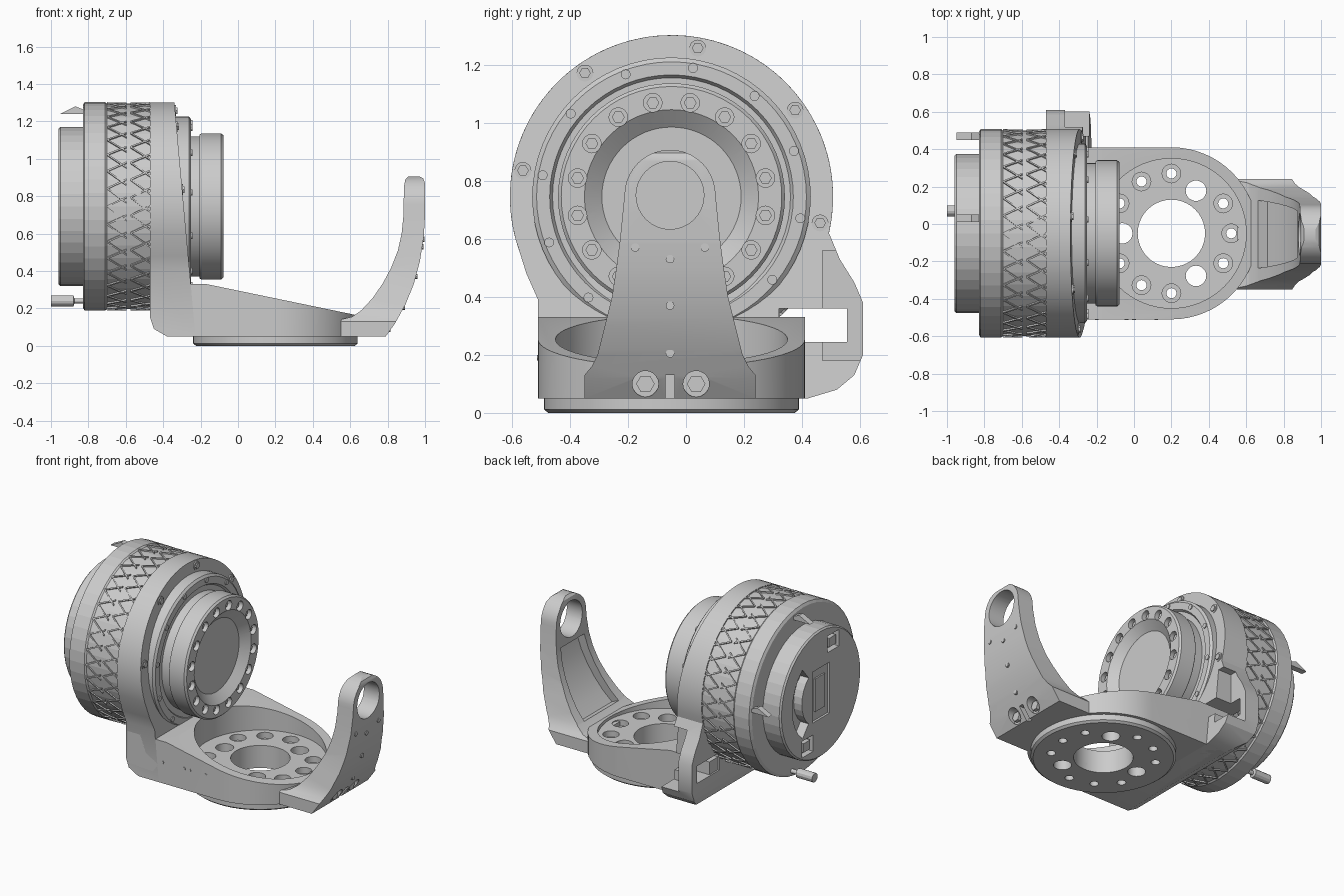
import bpy, bmesh
from math import sin, cos, pi, radians

if "Cube" in bpy.data.objects:
    bpy.data.objects.remove(bpy.data.objects["Cube"])

CY, CZ = -0.05, 0.745      # motor axis
BX = 0.2                   # base disc centre


def finish(name, bm, smooth=True):
    bmesh.ops.recalc_face_normals(bm, faces=bm.faces)
    me = bpy.data.meshes.new(name)
    bm.to_mesh(me)
    bm.free()
    ob = bpy.data.objects.new(name, me)
    bpy.context.collection.objects.link(ob)
    ob["smooth"] = smooth
    return ob


def lathe(name, prof, axis, origin, n=48, smooth=True):
    """Turn (position, radius) pairs round an axis; both ends are capped."""
    a = "XYZ".index(axis)
    u, v = (a + 1) % 3, (a + 2) % 3
    bm = bmesh.new()
    rings = []
    for t, r in prof:
        ring = []
        for i in range(n):
            p = list(origin)
            p[a] = t
            p[u] += r * cos(2 * pi * i / n)
            p[v] += r * sin(2 * pi * i / n)
            ring.append(bm.verts.new(p))
        rings.append(ring)
    for r0, r1 in zip(rings, rings[1:]):
        for i in range(n):
            j = (i + 1) % n
            bm.faces.new((r0[i], r0[j], r1[j], r1[i]))
    bm.faces.new(rings[0])
    bm.faces.new(rings[-1])
    return finish(name, bm, smooth)


def prism(name, pts, axis, lo, hi, warp=None):
    """Extrude a 2D outline along an axis (X: y,z  Y: x,z  Z: x,y)."""
    a = "XYZ".index(axis)
    bm = bmesh.new()
    sides = []
    for t in (lo, hi):
        ring = []
        for p in pts:
            co = list(p)
            co.insert(a, t)
            ring.append(bm.verts.new(warp(co) if warp else co))
        sides.append(ring)
    n = len(pts)
    for i in range(n):
        j = (i + 1) % n
        bm.faces.new((sides[0][i], sides[0][j], sides[1][j], sides[1][i]))
    bm.faces.new(sides[0])
    bm.faces.new(sides[1])
    return finish(name, bm)


def box(name, x0, x1, y0, y1, z0, z1):
    return prism(name, [(x0, y0), (x1, y0), (x1, y1), (x0, y1)], "Z", z0, z1)


def boolean(ob, cutters, op="DIFFERENCE"):
    bpy.context.view_layer.objects.active = ob
    for c in cutters:
        m = ob.modifiers.new("cut", "BOOLEAN")
        m.operation, m.solver, m.object = op, "EXACT", c
        bpy.ops.object.modifier_apply(modifier=m.name)
        bpy.data.objects.remove(c)


def polar(cx, cy, r, deg):
    return cx + r * cos(radians(deg)), cy + r * sin(radians(deg))


def arc(cx, cy, r, a0, a1, n):
    return [polar(cx, cy, r, a0 + (a1 - a0) * i / n) for i in range(n + 1)]


axis_o = (0, CY, CZ)

# Motor housing, with a slightly sunken lattice band
lathe("motor_housing", [(-0.83, 0.54), (-0.82, 0.557), (-0.71, 0.557), (-0.70, 0.549),
                        (-0.47, 0.549), (-0.40, 0.5)], "X", axis_o, 48, False)
bm = bmesh.new()
for x0, x1, phase in ((-0.70, -0.595, 0), (-0.575, -0.47, 0.5)):
    for i in range(36):
        a0 = 2 * pi * (i + phase) / 36
        for da in (0.14, -0.09):
            vs = []
            for x, a in ((x0, a0), (x1, a0 + da)):
                for r in (0.54, 0.557):
                    for w in (-0.009, 0.009):
                        vs.append(bm.verts.new((x, CY + r * cos(a + w), CZ + r * sin(a + w))))
            for f in ((0, 1, 3, 2), (4, 6, 7, 5), (0, 4, 5, 1), (2, 3, 7, 6), (0, 2, 6, 4), (1, 5, 7, 3)):
                bm.faces.new([vs[k] for k in f])
finish("lattice_ribs", bm, False)

# Rear cap with sunken panel and connector recesses
cap = lathe("rear_cap", [(-0.96, 0.415), (-0.95, 0.425), (-0.82, 0.425)], "X", axis_o, 40, False)
boolean(cap, [box("c", -1, -0.945, -0.14, 0.04, 0.58, 0.92),
              box("c", -1, -0.92, -0.24, -0.12, 0.99, 1.10),
              box("c", -1, -0.92, 0.03, 0.15, 0.39, 0.50),
              prism("c", arc(CY, CZ, 0.30, -50, 50, 8) + arc(CY, CZ, 0.20, 50, -50, 8), "X", -1, -0.90)])
for y, z in ((-0.18, 1.045), (0.09, 0.445)):
    box("connector", -0.955, -0.91, y - 0.035, y + 0.035, z - 0.03, z + 0.03)
box("rear_panel_insert", -0.955, -0.94, -0.10, 0.0, 0.64, 0.86)

# Cable stub and small clips behind the housing
lathe("cable_stub", [(-1.0, 0.03), (-0.88, 0.03), (-0.875, 0.014), (-0.82, 0.014)], "X", (0, 0.07, 0.24), 12)
for y, z in ((0.03, 1.25), (0.47, 0.80)):
    prism("rear_clip", [(-0.95, z - 0.01), (-0.87, z + 0.03), (-0.82, z + 0.01), (-0.82, z - 0.01)],
          "Y", y - 0.02, y + 0.02)

# Upright bracket: slanted front face, side ear with window
def front_x(z):
    return -0.34 + 0.09 * (1.3 - z)

outline = arc(CY, CZ, 0.557, -13, 200, 44) + [
    (-0.55, 0.48), (-0.51, 0.39), (-0.51, 0.05), (0.42, 0.05), (0.52, 0.08), (0.58, 0.13),
    (0.61, 0.20), (0.61, 0.38), (0.58, 0.45), (0.53, 0.53)]
upright = prism("upright_bracket", outline, "X", -0.47, 0,
                lambda c: c if c[0] < 0 else [front_x(c[2]), c[1], c[2]])
boolean(upright, [prism("c", [(-0.6, 1.5), (-0.47, 0.15), (-0.45, 0.09), (-0.38, 0.05),
                              (-0.38, -0.1), (-0.6, -0.1)], "Y", -1, 1),
                  box("c", -0.6, 0, 0.32, 0.555, 0.245, 0.36),
                  box("c", -0.37, 0, 0.47, 0.7, 0.18, 0.56)])

# Base tray: rounded plan cut to the sloping side profile
base = prism("base_tray", [(-0.46, -0.51)] + arc(BX, CY, 0.46, -90, 90, 32) + [(-0.46, 0.41)], "Z", 0, 0.5)
boolean(base, [prism("c", [(-0.47, 0.33), (-0.47, 0.15), (-0.45, 0.09), (-0.38, 0.05), (0.60, 0.05),
                           (0.70, 0.09), (0.70, 0.15), (-0.17, 0.33)], "Y", -1, 1)], "INTERSECT")
boolean(base, [lathe("c", [(0.15, 0.40), (0.6, 0.40)], "Z", (BX, CY, 0), 64)])
disc = lathe("base_disc", [(0, 0.425), (0.012, 0.44), (0.052, 0.44)], "Z", (BX, CY, 0), 64)
for part in (base, disc):
    holes = [lathe("c", [(-0.1, 0.18), (0.6, 0.18)], "Z", (BX, CY, 0), 40)]
    for k in range(12):
        if k in (2, 6, 10):
            x, y = polar(BX, CY, 0.263, 30 * k)
            prof = [(-0.1, 0.055), (0.3, 0.055)]
        else:
            x, y = polar(BX, CY, 0.32, 30 * k)
            prof = [(-0.1, 0.027), (0.11, 0.027), (0.11, 0.05), (0.3, 0.05)]
        holes.append(lathe("c", prof, "Z", (x, y, 0), 20))
    boolean(part, holes)
for x in (-0.2, -0.04, 0.0, 0.12):
    lathe("tray_side_screw", [(-0.513, 0.01), (-0.50, 0.01)], "Y", (x, 0, 0.19), 10)

# Front flange and output ring with bolt holes
lathe("front_flange", [(-0.42, 0.48), (-0.262, 0.48), (-0.25, 0.465), (-0.25, 0.42),
                       (-0.265, 0.41), (-0.265, 0.3)], "X", axis_o, 64)
out = lathe("output_ring", [(-0.30, 0.375), (-0.205, 0.375), (-0.205, 0.385), (-0.195, 0.391),
                            (-0.09, 0.391), (-0.078, 0.38), (-0.078, 0.30), (-0.125, 0.24)], "X", axis_o, 64)
spots = [polar(CY, CZ, 0.33, 11.25 + 22.5 * k) for k in range(16)]
boolean(out, [lathe("c", [(-0.13, 0.032), (0, 0.032)], "X", (0, y, z), 16) for y, z in spots])
for y, z in spots:
    lathe("output_bolt", [(-0.14, 0.022), (-0.10, 0.022)], "X", (0, y, z), 6, False)
for k in range(12):
    y, z = polar(CY, CZ, 0.45, 80.5 + 30 * k)
    lathe("flange_screw", [(-0.27, 0.017), (-0.244, 0.017)], "X", (0, y, z), 12)
for a in (-10, 35, 80, 125, 170):
    y, z = polar(CY, CZ, 0.52, a)
    x = front_x(z)
    lathe("rim_washer", [(x - 0.02, 0.029), (x + 0.005, 0.029)], "X", (0, y, z), 16)
    lathe("rim_bolt", [(x - 0.02, 0.02), (x + 0.013, 0.02)], "X", (0, y, z), 6, False)

# Curved support arm: side profile intersected with tapered outline
AY = -0.055
inner = [(0.55, 0.14), (0.61, 0.155), (0.66, 0.19), (0.72, 0.255), (0.775, 0.335), (0.82, 0.42),
         (0.855, 0.51), (0.875, 0.60), (0.885, 0.70), (0.887, 0.85), (0.895, 0.89), (0.91, 0.905)]
outer = [(0.97, 0.905), (0.99, 0.895), (1.0, 0.87), (1.0, 0.70), (0.993, 0.58), (0.972, 0.45),
         (0.94, 0.33), (0.895, 0.22), (0.84, 0.12), (0.79, 0.05), (0.55, 0.05)]
half = [(0.295, 0.05), (0.295, 0.13), (0.27, 0.16), (0.25, 0.2), (0.225, 0.3), (0.20, 0.4),
        (0.185, 0.5), (0.172, 0.6)]
arm = prism("support_arm", inner + outer, "Y", -0.6, 0.6)
shape = [(AY + w, z) for w, z in half] + arc(AY, 0.75, 0.157, 0, 180, 20) + [(AY - w, z) for w, z in half[::-1]]
boolean(arm, [prism("c", shape, "X", 0, 1.5)], "INTERSECT")
channel = inner[2:8]
boolean(arm, [prism("c", [(x - 0.06, z + 0.03) for x, z in channel] +
                    [(x + 0.055, z - 0.02) for x, z in channel[::-1]], "Y", -0.19, 0.19,
                    lambda c: [c[0], AY + c[1] * (1.1 - 0.75 * c[2]), c[2]]),
              lathe("c", [(0.7, 0.117), (1.2, 0.117)], "X", (0, AY, 0.75), 32),
              lathe("c", [(0.79, 0.045), (1.2, 0.045)], "X", (0, -0.14, 0.10), 20),
              lathe("c", [(0.79, 0.045), (1.2, 0.045)], "X", (0, 0.035, 0.10), 20),
              box("c", 0.77, 1.0, AY - 0.015, AY + 0.015, 0, 0.13)])
for y in (-0.14, 0.035):
    lathe("arm_bolt", [(0.78, 0.032), (0.815, 0.032)], "X", (0, y, 0.10), 6, False)
for y, z, x in ((-0.175, 0.57, 0.99), (0.065, 0.57, 0.99), (AY, 0.53, 0.985), (AY, 0.37, 0.953), (AY, 0.205, 0.887)):
    lathe("arm_screw", [(x - 0.03, 0.015), (x + 0.006, 0.015)], "X", (0, y, z), 10)

# Shading
for ob in bpy.context.collection.objects:
    if ob.get("smooth"):
        bpy.ops.object.select_all(action="DESELECT")
        ob.select_set(True)
        bpy.context.view_layer.objects.active = ob
        bpy.ops.object.shade_smooth_by_angle(angle=radians(25))
